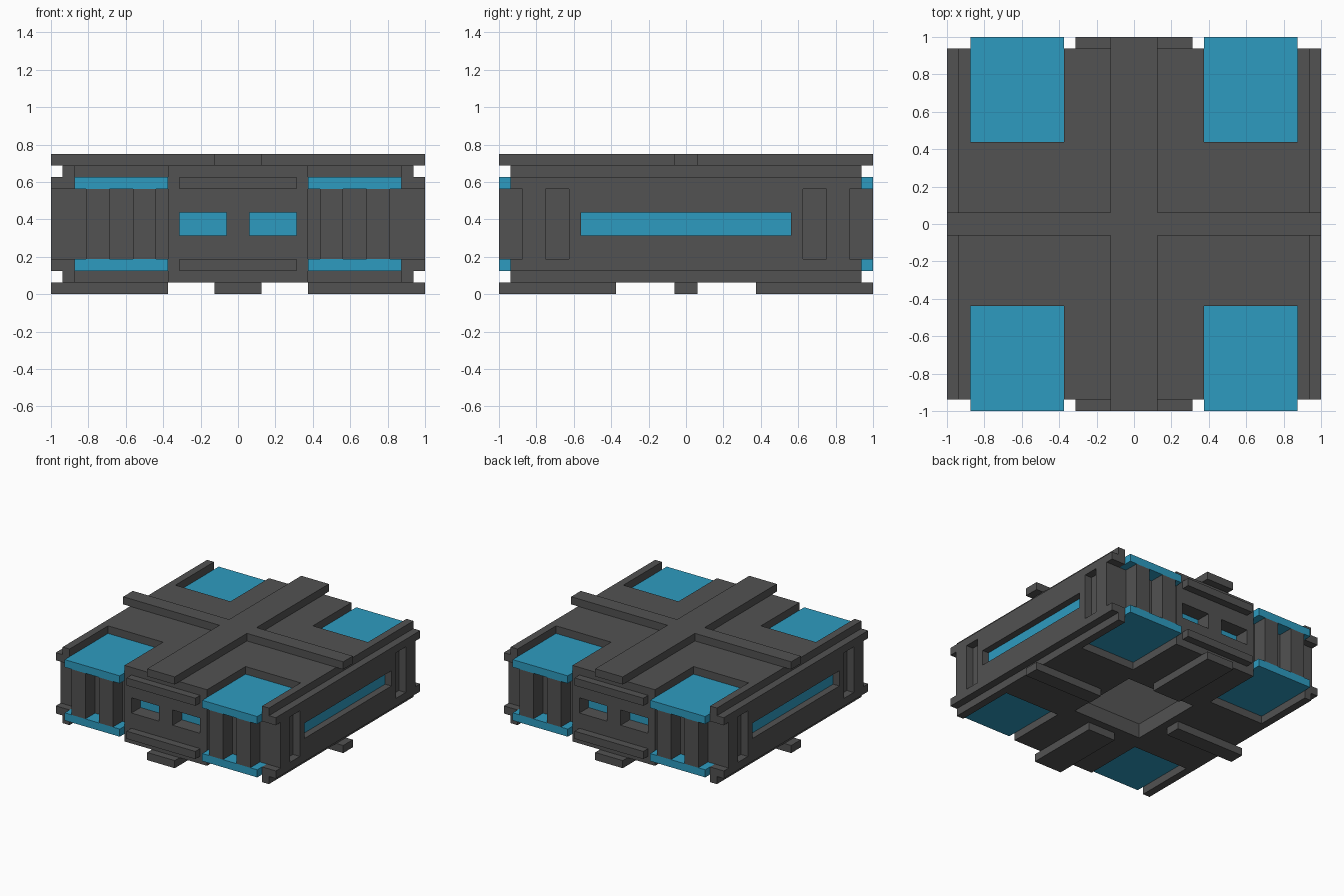
import bpy
import bmesh

cube = bpy.data.objects.get("Cube")
if cube:
    bpy.data.objects.remove(cube, do_unlink=True)

U = 1 / 16  # module size


def material(name, rgb):
    m = bpy.data.materials.new(name)
    m.use_nodes = True
    m.diffuse_color = (*rgb, 1)
    m.node_tree.nodes["Principled BSDF"].inputs["Base Color"].default_value = (*rgb, 1)
    return m


GREY = material("dark grey", (0.085, 0.085, 0.085))
BLUE = material("bright blue", (0.027, 0.33, 0.53))
LIGHT = material("light grey", (0.40, 0.40, 0.40))


def box(name, x, y, z, mat=GREY):
    """Box from three (low, high) ranges given in modules."""
    bm = bmesh.new()
    bmesh.ops.create_cube(bm, size=1)
    for v in bm.verts:
        for i, (a, b) in enumerate((x, y, z)):
            v.co[i] = U * ((a + b) / 2 + v.co[i] * (b - a))
    mesh = bpy.data.meshes.new(name)
    bm.to_mesh(mesh)
    bm.free()
    mesh.materials.append(mat)
    ob = bpy.data.objects.new(name, mesh)
    bpy.context.collection.objects.link(ob)
    return ob


def cut(ob, x, y, z):
    """Subtract a box from an object."""
    tool = box("cutter", x, y, z)
    tool.hide_render = True
    mod = ob.modifiers.new("cut", "BOOLEAN")
    mod.operation, mod.solver, mod.object = "DIFFERENCE", "EXACT", tool
    bpy.context.view_layer.objects.active = ob
    bpy.ops.object.modifier_apply(modifier=mod.name)
    bpy.data.objects.remove(tool, do_unlink=True)


def side(s, a, b):
    """Range mirrored to the side s (+1 or -1)."""
    return (a, b) if s > 0 else (-b, -a)


NAME_X = {1: "left", -1: "right"}
NAME_Y = {1: "back", -1: "front"}

# Main hull with open corner bays and a socket underneath
hull = box("hull", (-15, 15), (-15, 15), (1, 11))
for sx in (1, -1):
    for sy in (1, -1):
        cut(hull, side(sx, 6, 18), side(sy, 14, 18), (3, 9))
        cut(hull, side(sx, 6, 14), side(sy, 7, 18), (9, 13))
        cut(hull, side(sx, 6, 14), side(sy, 7, 18), (-1, 3))
        cut(hull, side(sx, 1, 5), side(sy, 13, 18), (5, 7))
cut(hull, (-5, 5), (-5, 5), (-1, 3))
box("socket_plate", (-5, 5), (-5, 5), (2.9, 3.0), LIGHT)

# Corner pads with ribs between them, and windows at both ends
for sx in (1, -1):
    for sy in (1, -1):
        tag = f"{NAME_Y[sy]}_{NAME_X[sx]}"
        for level, z in (("upper", (9, 10)), ("lower", (2, 3))):
            box(f"{level}_pad_{tag}", side(sx, 6, 14), side(sy, 7, 16), z, BLUE)
        for n, a in (("inner", 7), ("outer", 11)):
            box(f"{n}_rib_{tag}", side(sx, a, a + 2), side(sy, 14, 16), (3, 9))
        box(f"window_{tag}", side(sx, 1, 5), side(sy, 13, 13.1), (5, 7), BLUE)

# Side walls with a long window, narrow slots and notched corners
for sx in (1, -1):
    wall = box(f"side_wall_{NAME_X[sx]}", side(sx, 15, 16), (-15, 15), (2, 10))
    cut(wall, side(sx, 14, 18), (-9, 9), (5, 7))
    for sy in (1, -1):
        cut(wall, side(sx, 14, 18), side(sy, 10, 12), (3, 9))
        cut(wall, side(sx, 14, 18), side(sy, 14, 18), (3, 9))
    box(f"side_window_{NAME_X[sx]}", side(sx, 15, 15.1), (-9, 9), (5, 7), BLUE)
    box(f"bottom_cross_bar_{NAME_X[sx]}", side(sx, 6, 16), (-1, 1), (0, 1))

# End trims and the lower beams
for sy in (1, -1):
    for level, z in (("upper", (9, 10)), ("lower", (2, 3))):
        box(f"{level}_trim_{NAME_Y[sy]}", (-5, 5), side(sy, 15, 16), z)
    box(f"bottom_beam_{NAME_Y[sy]}", (-2, 2), side(sy, 6, 16), (0, 1))

# Cross of beams on top
box("top_beam", (-2, 2), (-16, 16), (11, 12))
for sx in (1, -1):
    box(f"top_cross_bar_{NAME_X[sx]}", side(sx, 2, 16), (-1, 1), (11, 12))
